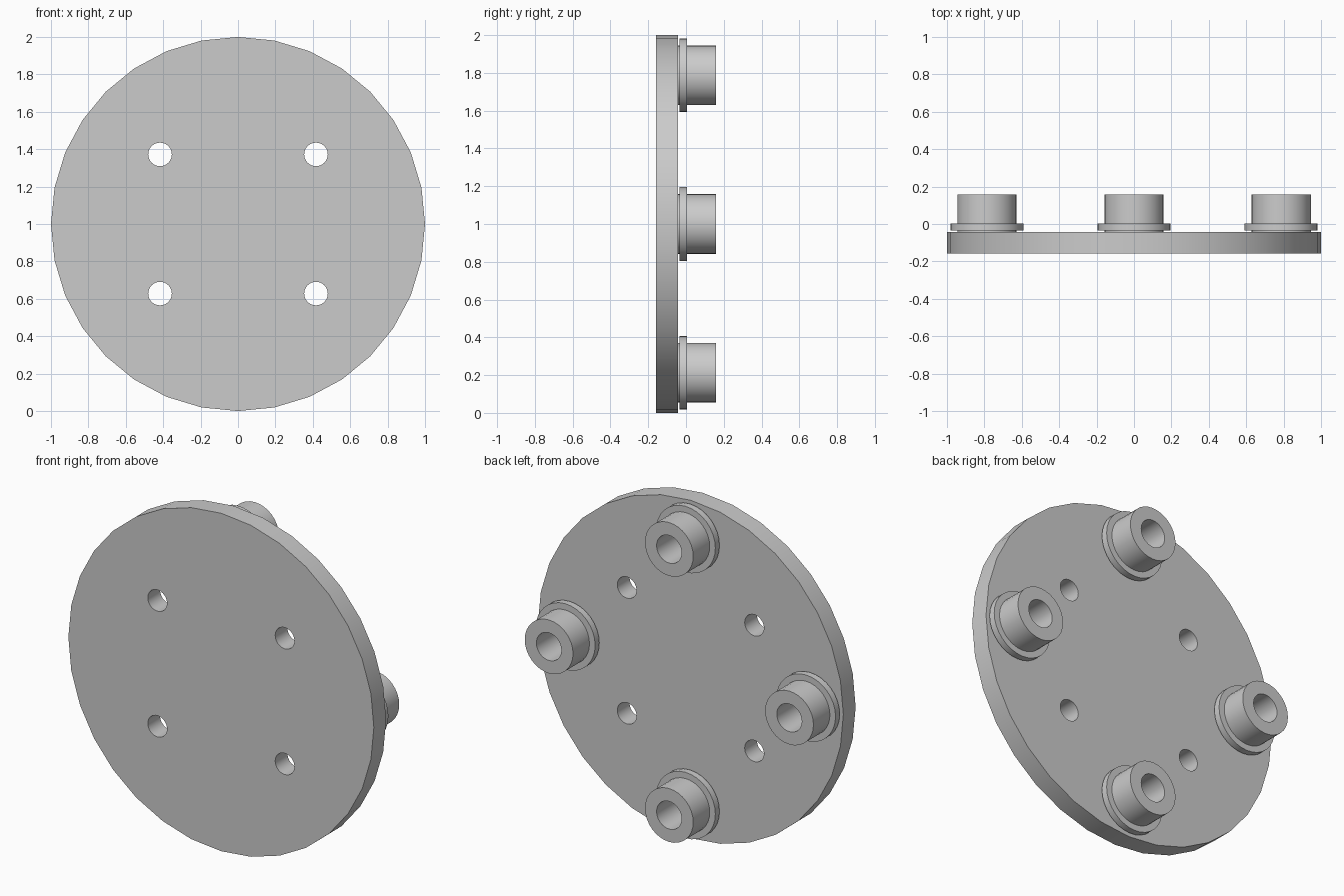
import bpy, bmesh, math
from mathutils import Matrix, Vector

cube = bpy.data.objects.get("Cube")
if cube:
    bpy.data.objects.remove(cube, do_unlink=True)

SIDES = 32
CENTRE = Vector((0, 0, 1))
PLATE_FRONT, PLATE_BACK = -0.158, -0.043

grey = bpy.data.materials.new("plain_grey")
grey.use_nodes = True
colour = (0.6, 0.6, 0.6, 1)
grey.diffuse_color = colour
grey.node_tree.nodes["Principled BSDF"].inputs["Base Color"].default_value = colour


def make_object(name, bm, location):
    bmesh.ops.recalc_face_normals(bm, faces=bm.faces[:])
    mesh = bpy.data.meshes.new(name)
    bm.to_mesh(mesh)
    bm.free()
    mesh.materials.append(grey)
    obj = bpy.data.objects.new(name, mesh)
    obj.location = location
    bpy.context.collection.objects.link(obj)
    return obj


def activate(obj):
    bpy.ops.object.select_all(action='DESELECT')
    obj.select_set(True)
    bpy.context.view_layer.objects.active = obj


def smooth(obj):
    activate(obj)
    bpy.ops.object.shade_smooth_by_angle(angle=math.radians(30))


def add_cylinder(bm, radius, y0, y1, x=0, z=0):
    """Cylinder whose axis runs front to back."""
    place = Matrix.Translation((x, (y0 + y1) / 2, z)) @ Matrix.Rotation(math.pi / 2, 4, 'X')
    bmesh.ops.create_cone(bm, cap_ends=True, segments=SIDES, radius1=radius,
                          radius2=radius, depth=y1 - y0, matrix=place)


def lathe(profile):
    """Closed (radius, y) profile turned around the y axis."""
    bm = bmesh.new()
    rings = []
    for i in range(SIDES):
        a = math.tau * i / SIDES
        rings.append([bm.verts.new((r * math.sin(a), y, r * math.cos(a))) for r, y in profile])
    for i, ring in enumerate(rings):
        nxt = rings[(i + 1) % SIDES]
        for j in range(len(profile)):
            k = (j + 1) % len(profile)
            bm.faces.new((ring[j], ring[k], nxt[k], nxt[j]))
    return bm


# Round base plate
bm = bmesh.new()
add_cylinder(bm, 1, PLATE_FRONT, PLATE_BACK)
plate = make_object("base_plate", bm, CENTRE)

# Four bolt holes through the plate
bm = bmesh.new()
for sx in (-1, 1):
    for sz in (-1, 1):
        add_cylinder(bm, 0.063, PLATE_FRONT - 0.1, PLATE_BACK + 0.1, sx * 0.417, sz * 0.372)
cutter = make_object("hole_cutter", bm, CENTRE)
cutter.hide_render = True
cut = plate.modifiers.new("bolt_holes", 'BOOLEAN')
cut.operation = 'DIFFERENCE'
cut.solver = 'EXACT'
cut.object = cutter
activate(plate)
bpy.ops.object.modifier_apply(modifier=cut.name)
bpy.data.objects.remove(cutter, do_unlink=True)
smooth(plate)

# Flanged bushings: bore, short spacer, flange and sleeve
BORE, SLEEVE, FLANGE = 0.082, 0.158, 0.195
bushing_profile = [
    (BORE, PLATE_BACK), (SLEEVE, PLATE_BACK), (SLEEVE, -0.035),
    (FLANGE, -0.035), (FLANGE, 0.004), (SLEEVE, 0.004),
    (SLEEVE, 0.158), (BORE, 0.158),
]
for side, dx, dz in (("top", 0, 1), ("bottom", 0, -1), ("left", 1, 0), ("right", -1, 0)):
    spot = CENTRE + Vector((dx, 0, dz)) * 0.787
    smooth(make_object("bushing_" + side, lathe(bushing_profile), spot))
